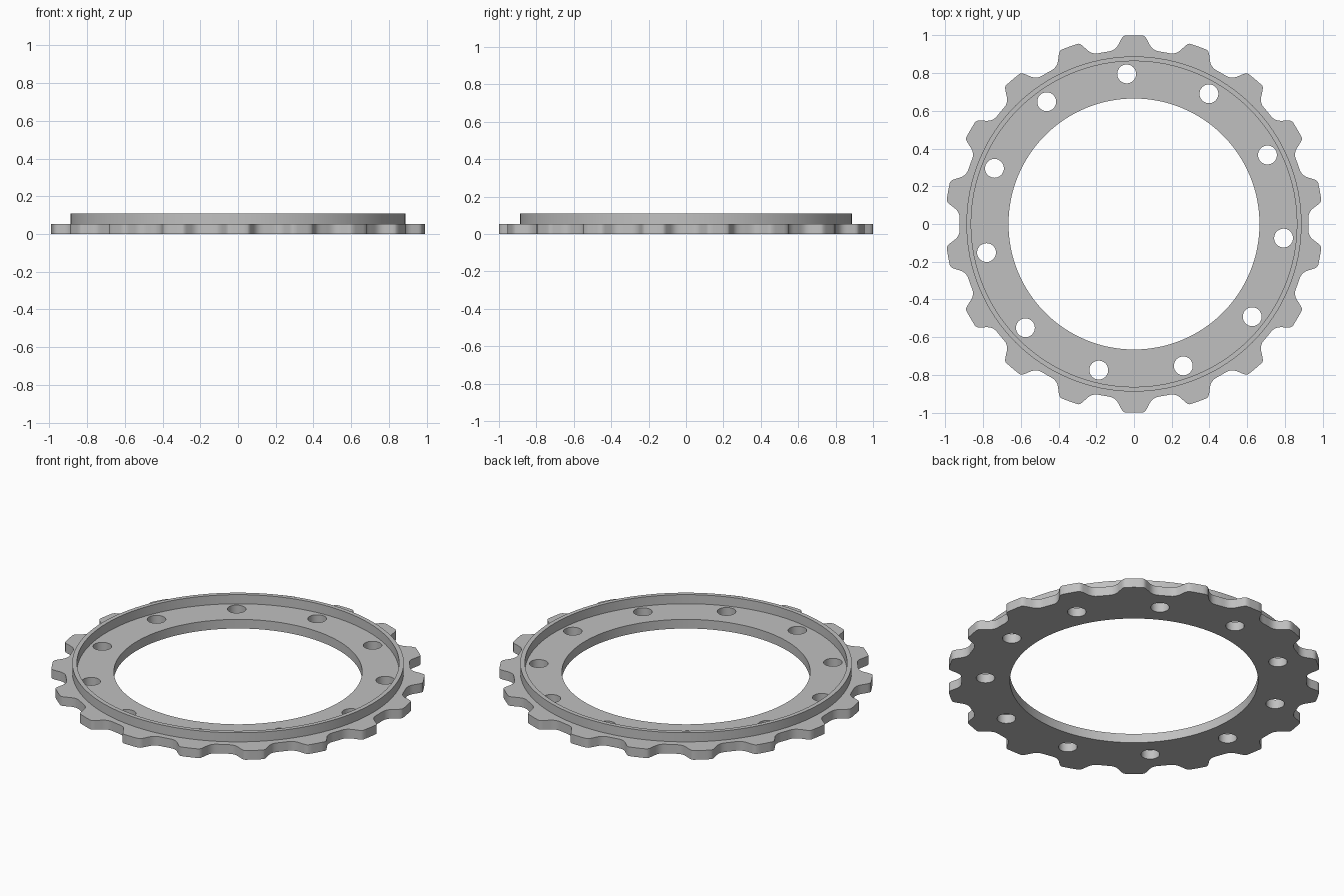
import bpy, bmesh
from math import cos, sin, radians, tau

cube = bpy.data.objects.get("Cube")
if cube:
    bpy.data.objects.remove(cube, do_unlink=True)

# Single plain metal colour
grey = bpy.data.materials.new("plain_grey")
grey.use_nodes = True
colour = (0.53, 0.53, 0.53, 1)
grey.diffuse_color = colour
grey.node_tree.nodes["Principled BSDF"].inputs["Base Color"].default_value = colour

TEETH, BOLTS = 18, 11


def circle(radius, count, cx=0, cy=0):
    return [(cx + radius * cos(tau * i / count), cy + radius * sin(tau * i / count))
            for i in range(count)]


def toothed_outline():
    # Half a tooth: degrees from the tooth centre, radius
    half = [(0, 1), (1.5, 1), (2.8, 1), (3.4, .994), (3.9, .983), (5, .953),
            (5.6, .941), (6.3, .932), (7.2, .926), (8.3, .924), (9.2, .924)]
    tooth = [(-a, r) for a, r in reversed(half[1:])] + half
    return [(r * cos(radians(90 + a + t * 360 / TEETH)),
             r * sin(radians(90 + a + t * 360 / TEETH)))
            for t in range(TEETH) for a, r in tooth]


def plate(name, loops, z0, z1):
    """Fill the first loop, leave the others as holes, and extrude upward."""
    bm = bmesh.new()
    for loop in loops:
        vs = [bm.verts.new((x, y, z0)) for x, y in loop]
        for a, b in zip(vs, vs[1:] + vs[:1]):
            bm.edges.new((a, b))
    bmesh.ops.triangle_fill(bm, use_beauty=True, use_dissolve=False,
                            edges=bm.edges[:], normal=(0, 0, 1))
    ext = bmesh.ops.extrude_face_region(bm, geom=bm.faces[:], use_keep_orig=True)
    top = [g for g in ext["geom"] if isinstance(g, bmesh.types.BMVert)]
    bmesh.ops.translate(bm, verts=top, vec=(0, 0, z1 - z0))
    bmesh.ops.recalc_face_normals(bm, faces=bm.faces[:])
    mesh = bpy.data.meshes.new(name)
    bm.to_mesh(mesh)
    bm.free()
    mesh.materials.append(grey)
    obj = bpy.data.objects.new(name, mesh)
    bpy.context.collection.objects.link(obj)
    bpy.ops.object.select_all(action="DESELECT")
    obj.select_set(True)
    bpy.context.view_layer.objects.active = obj
    bpy.ops.object.shade_smooth_by_angle(angle=radians(35))
    return obj


# Toothed base ring with bolt holes
bolt_holes = []
for i in range(BOLTS):
    a = radians(92.8) + tau * i / BOLTS
    bolt_holes.append(circle(.05, 32, .796 * cos(a), .796 * sin(a)))
plate("toothed_ring", [toothed_outline(), circle(.665, 128)] + bolt_holes, 0, .054)

# Thin raised rim
plate("raised_rim", [circle(.888, 128), circle(.863, 128)], .05, .108)
